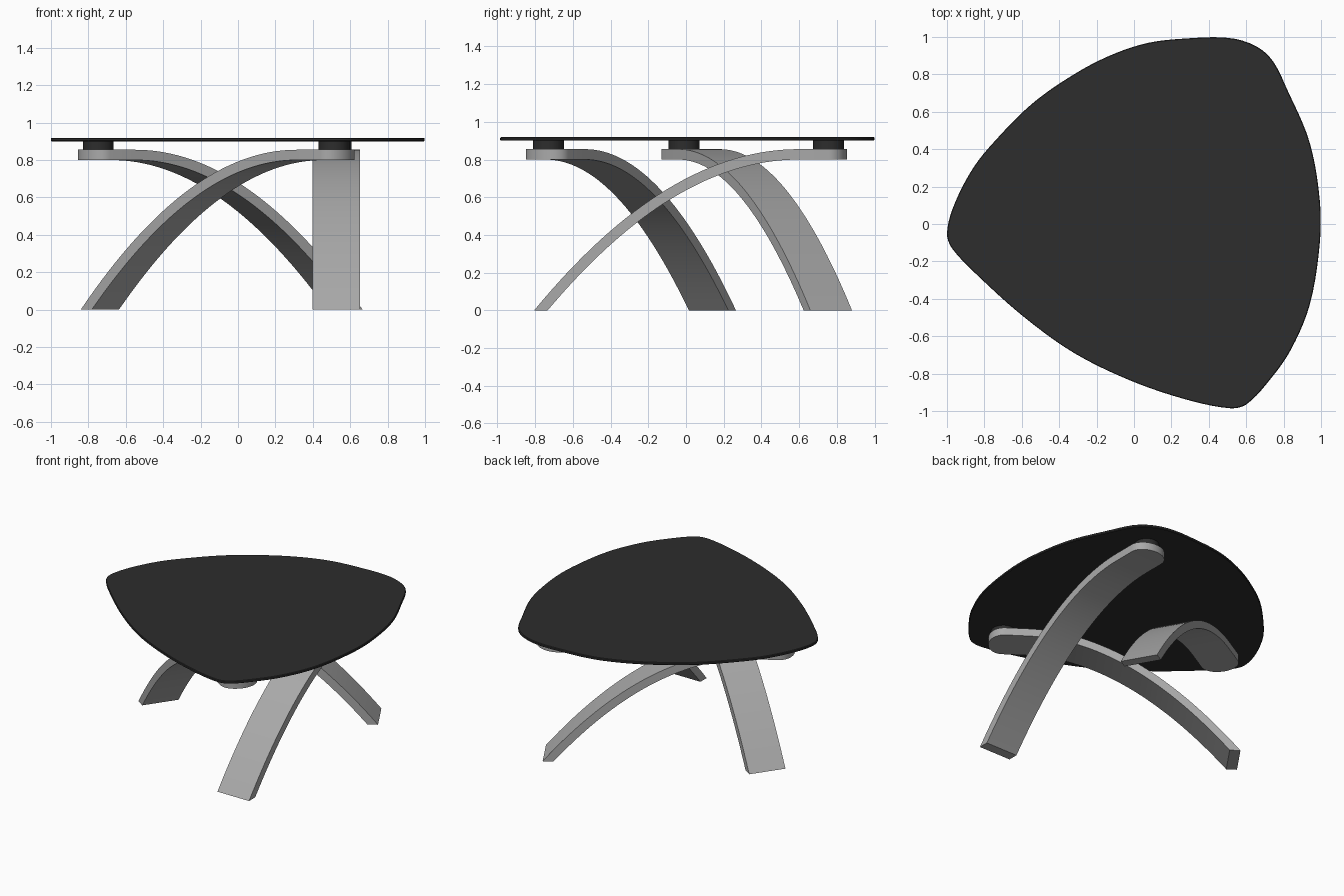
import bpy, bmesh, math
from mathutils import Vector, Matrix

cube = bpy.data.objects.get("Cube")
if cube:
    bpy.data.objects.remove(cube)


def material(name, rgb, rough):
    m = bpy.data.materials.new(name)
    m.use_nodes = True
    m.diffuse_color = (*rgb, 1)
    bsdf = m.node_tree.nodes["Principled BSDF"]
    bsdf.inputs["Base Color"].default_value = (*rgb, 1)
    bsdf.inputs["Roughness"].default_value = rough
    return m


BLACK = material("dark_glass", (0.026, 0.026, 0.026), 0.4)
GREY = material("grey_leg", (0.40, 0.40, 0.40), 0.5)


def finish(bm, name, mat, angle=30):
    bmesh.ops.remove_doubles(bm, verts=bm.verts, dist=1e-5)
    bmesh.ops.recalc_face_normals(bm, faces=bm.faces)
    mesh = bpy.data.meshes.new(name)
    bm.to_mesh(mesh)
    bm.free()
    mesh.materials.append(mat)
    obj = bpy.data.objects.new(name, mesh)
    bpy.context.collection.objects.link(obj)
    bpy.ops.object.select_all(action="DESELECT")
    obj.select_set(True)
    bpy.context.view_layer.objects.active = obj
    bpy.ops.object.shade_smooth_by_angle(angle=math.radians(angle))
    return obj


# Leg dimensions
TOP, THICK, HALF = 0.855, 0.055, 0.1275
TIP, FLAT, RUN = 0.10, 0.155, 1.405


def leg_stations():
    """(outer point, inner point, half width) from rounded tip to foot."""
    out = []
    for i in range(13):
        a = math.pi / 2 * i / 12
        s = -TIP * math.cos(a)
        out.append(((s, TOP), (s, TOP - THICK), HALF * math.sin(a)))
    slope = 2 * TOP / RUN
    foot_cos = 1 / math.hypot(1, slope)
    shrink = math.sqrt(1 - THICK * foot_cos / TOP)
    for i in range(33):
        s = RUN * i / 32
        r = s * shrink
        g = 2 * TOP * r / RUN ** 2
        n = math.hypot(1, g)
        outer = (FLAT + s, TOP * (1 - (s / RUN) ** 2))
        inner = (FLAT + r - THICK * g / n,
                 max(0, TOP * (1 - (r / RUN) ** 2) - THICK / n))
        out.append((outer, inner, HALF))
    return out


def leg(name, x, y, heading):
    bm = bmesh.new()
    rings = []
    for (so, zo), (si, zi), w in leg_stations():
        corners = ((so, w, zo), (so, -w, zo), (si, -w, zi), (si, w, zi))
        rings.append([bm.verts.new(c) for c in corners])
    for a, b in zip(rings, rings[1:]):
        for k in range(4):
            j = (k + 1) % 4
            bm.faces.new((a[k], a[j], b[j], b[k]))
    bm.faces.new(rings[-1])
    bmesh.ops.dissolve_degenerate(bm, edges=bm.edges, dist=1e-5)
    turn = Matrix.Rotation(math.radians(heading), 4, "Z")
    bm.transform(Matrix.Translation((x, y, 0)) @ turn)
    finish(bm, name, GREY)


def pad(name, x, y):
    bm = bmesh.new()
    bmesh.ops.create_cone(bm, cap_ends=True, segments=40, radius1=0.082,
                          radius2=0.082, depth=0.047,
                          matrix=Matrix.Translation((x, y, 0.8775)))
    finish(bm, name, BLACK)


# Three arched legs, each with a round pad on its high end
for side, x, y, heading in (("back_left", 0.525, 0.755, -90),
                            ("front_left", 0.513, -0.73, 145.2),
                            ("right", -0.748, -0.01, 30)):
    leg(side + "_leg", x, y, heading)
    pad(side + "_pad", x, y)

# Rounded triangular table top
OUTLINE = [(-1, -.05), (-.96, .107), (-.853, .31), (-.72, .47), (-.56, .63),
           (-.4, .75), (-.185, .875), (.04, .96), (.25, .99), (.54, .99),
           (.715, .905), (.83, .695), (.94, .433), (.993, .13), (.993, -.107),
           (.94, -.43), (.84, -.67), (.725, -.835), (.6, -.965), (.51, -.985),
           (.27, -.936), (-.024, -.835), (-.32, -.69), (-.585, -.5),
           (-.826, -.285), (-.97, -.134)]


def smooth_loop(points, steps):
    pts = [Vector(p) for p in points]
    n = len(pts)
    loop = []
    for i in range(n):
        a, b, c, d = (pts[(i + k) % n] for k in (-1, 0, 1, 2))
        # Tangents scaled to the span keep uneven spacing from bulging
        span = (c - b).length
        m1 = (c - a) * (span / ((c - b).length + (b - a).length))
        m2 = (d - b) * (span / ((d - c).length + (c - b).length))
        for k in range(steps):
            t = k / steps
            u = 1 - t
            loop.append(b * (1 + 2 * t) * u * u + m1 * t * u * u
                        + c * t * t * (3 - 2 * t) - m2 * t * t * u)
    return loop


bm = bmesh.new()
edge = smooth_loop(OUTLINE, 5)
layers = []
for z, scale in ((0.9, 0.996), (0.904, 1), (0.915, 1), (0.919, 0.996)):
    layers.append([bm.verts.new((p.x * scale, p.y * scale, z)) for p in edge])
for low, high in zip(layers, layers[1:]):
    for i in range(len(edge)):
        j = (i + 1) % len(edge)
        bm.faces.new((low[i], low[j], high[j], high[i]))
bm.faces.new(layers[0])
bm.faces.new(layers[-1])
finish(bm, "table_top", BLACK)
